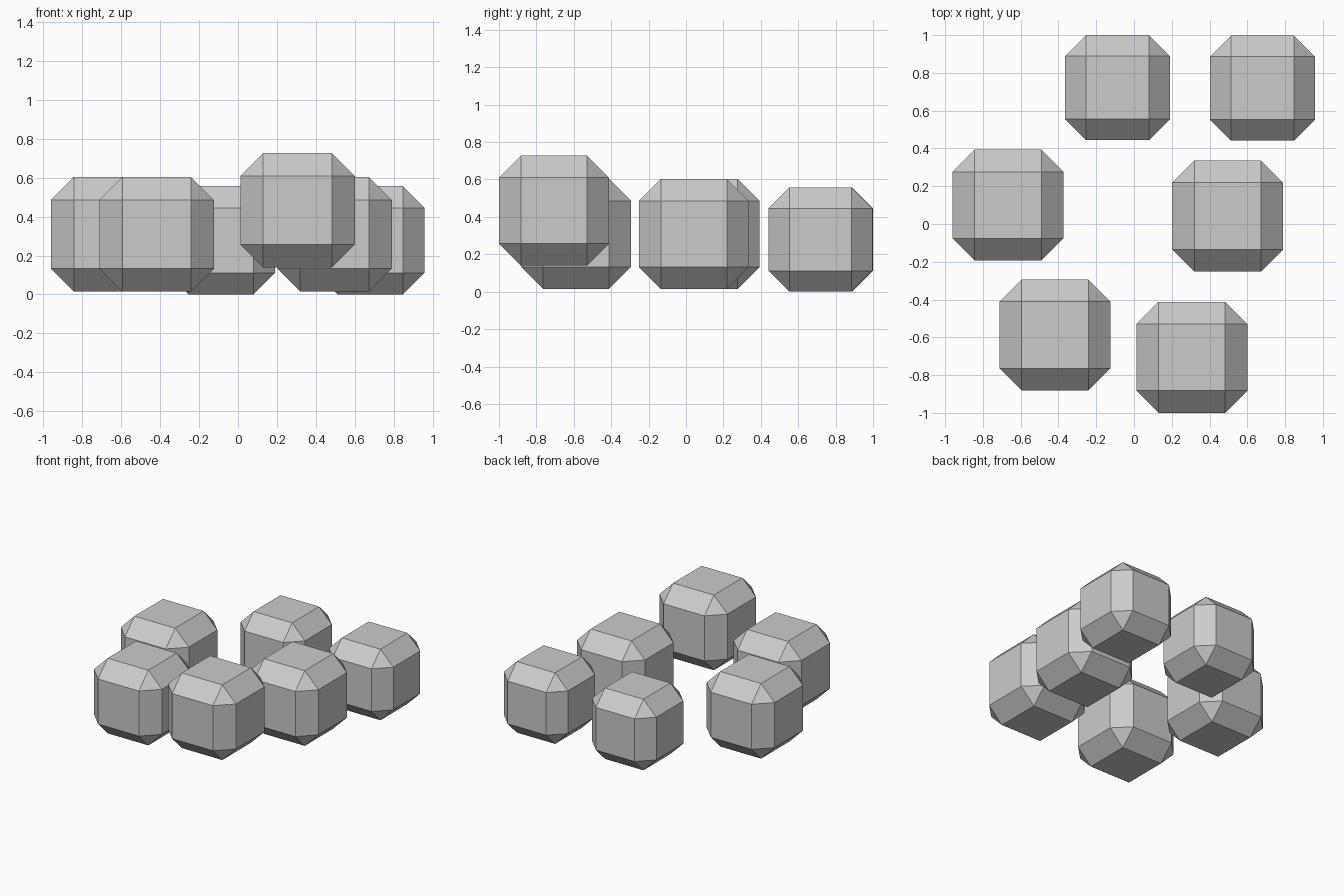
import bpy

if "Cube" in bpy.data.objects:
    bpy.data.objects.remove(bpy.data.objects["Cube"])

LARGE, SMALL = 0.588, 0.556
BEVEL = 0.2  # bevel width as a share of the block size


def block(name, size, center):
    """Cube with flat chamfered edges and triangular corners."""
    bpy.ops.mesh.primitive_cube_add(size=size, location=center)
    ob = bpy.context.object
    ob.name = name
    mod = ob.modifiers.new("chamfer", 'BEVEL')
    mod.width = size * BEVEL
    mod.segments = 1
    mod.limit_method = 'NONE'
    return ob


# back row of smaller blocks
block("back_left_block", SMALL, (-0.087, 0.722, SMALL / 2))
block("back_right_block", SMALL, (0.68, 0.719, SMALL / 2))

# middle and front rows of larger blocks, slightly off the ground
block("middle_left_block", LARGE, (-0.667, 0.10, 0.309))
block("middle_right_block", LARGE, (0.496, 0.042, 0.309))
block("front_left_block", LARGE, (-0.418, -0.588, 0.309))

# raised block
block("raised_front_block", LARGE, (0.306, -0.706, 0.433))
